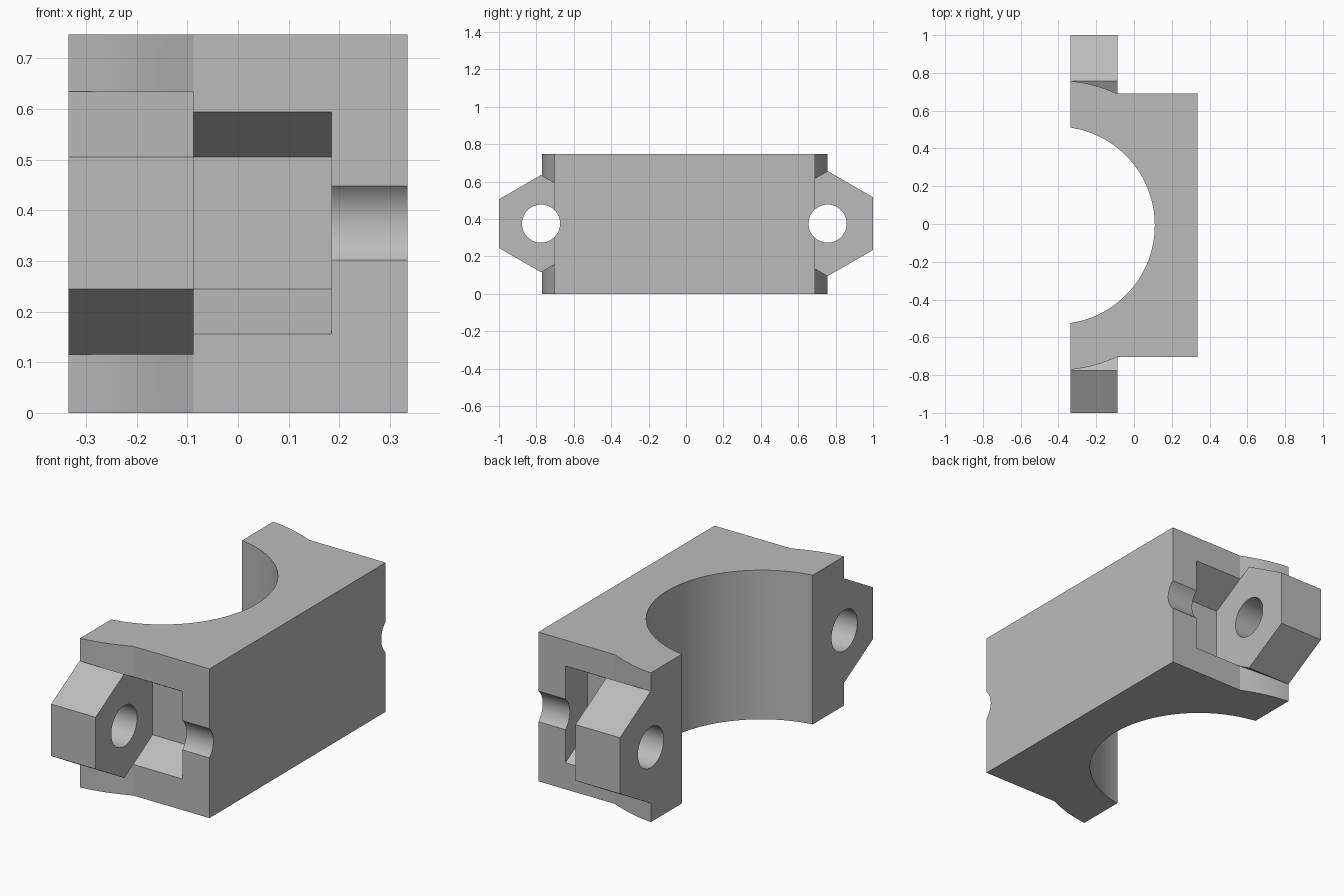
import bpy
import bmesh
from math import sin, cos, pi, atan2, asin, sqrt

cube = bpy.data.objects.get("Cube")
if cube:
    bpy.data.objects.remove(cube, do_unlink=True)

grey = bpy.data.materials.new("plain_grey")
grey.use_nodes = True
colour = (0.5, 0.5, 0.5, 1)
grey.diffuse_color = colour
grey.node_tree.nodes["Principled BSDF"].inputs["Base Color"].default_value = colour

X0, X1, STEP, POCKET = -0.335, 0.335, -0.088, 0.185   # stations along x
HEIGHT, MID_Z = 0.747, 0.375
CX, CY = -0.413, -0.007                               # bore centre
BORE, OUTER, HALF = 0.523, 0.768, 0.697


def prism(name, points, axis, start, end):
    """Extrude a closed outline along x (points are y, z) or z (points are x, y)."""
    bm = bmesh.new()
    place = (lambda p: (start, *p)) if axis == "x" else (lambda p: (*p, start))
    face = bm.faces.new([bm.verts.new(place(p)) for p in points])
    out = bmesh.ops.extrude_face_region(bm, geom=[face])
    moved = [v for v in out["geom"] if isinstance(v, bmesh.types.BMVert)]
    shift = (end - start, 0, 0) if axis == "x" else (0, 0, end - start)
    bmesh.ops.translate(bm, verts=moved, vec=shift)
    bmesh.ops.recalc_face_normals(bm, faces=bm.faces)
    mesh = bpy.data.meshes.new(name)
    bm.to_mesh(mesh)
    bm.free()
    mesh.materials.append(grey)
    ob = bpy.data.objects.new(name, mesh)
    bpy.context.collection.objects.link(ob)
    return ob


def arc(cx, cy, r, a0, a1, n):
    return [(cx + r * cos(a0 + (a1 - a0) * i / n),
             cy + r * sin(a0 + (a1 - a0) * i / n)) for i in range(n + 1)]


def ring(y, r, n, turn=0.0):
    return [(y + r * cos(turn + 2 * pi * i / n),
             MID_Z + r * sin(turn + 2 * pi * i / n)) for i in range(n)]


def combine(target, tool, operation):
    tool.hide_render = True
    mod = target.modifiers.new(operation, "BOOLEAN")
    mod.operation, mod.object, mod.solver = operation, tool, "EXACT"
    bpy.context.view_layer.objects.active = target
    bpy.ops.object.modifier_apply(modifier=mod.name)
    bpy.data.objects.remove(tool, do_unlink=True)


# Clamp body: square back, flared concentric shoulders, round bore
dx = X0 - CX
bore_end = atan2(sqrt(BORE ** 2 - dx ** 2), dx)
flare_end = atan2(sqrt(OUTER ** 2 - dx ** 2), dx)
flare_start = asin(HALF / OUTER)
shoulder = arc(CX, CY, OUTER, flare_start, flare_end, 8)
shoulder = [(STEP, CY + HALF)] + shoulder[1:]
mirrored = [(x, 2 * CY - y) for x, y in reversed(shoulder)]
outline = ([(X1, CY - HALF), (X1, CY + HALF)] + shoulder
           + arc(CX, CY, BORE, bore_end, -bore_end, 64) + mirrored)
body = prism("clamp_body", outline, "z", 0, HEIGHT)

# Hexagonal ears, nut pockets behind them and bolt holes, at each end
for y, radius in ((-0.775, 0.26), (0.757, 0.281)):
    hexagon = ring(y, radius, 6, pi / 6)
    combine(body, prism("nut_pocket", hexagon, "x", STEP, POCKET), "DIFFERENCE")
    combine(body, prism("ear", hexagon, "x", X0, STEP), "UNION")
    combine(body, prism("bolt_hole", ring(y, 0.102, 48), "x", X0 - 0.1, X1 + 0.1),
            "DIFFERENCE")

# Smooth the round walls, keep the edges sharp
bpy.ops.object.select_all(action="DESELECT")
body.select_set(True)
bpy.context.view_layer.objects.active = body
bpy.ops.object.shade_smooth_by_angle(angle=pi / 9)
